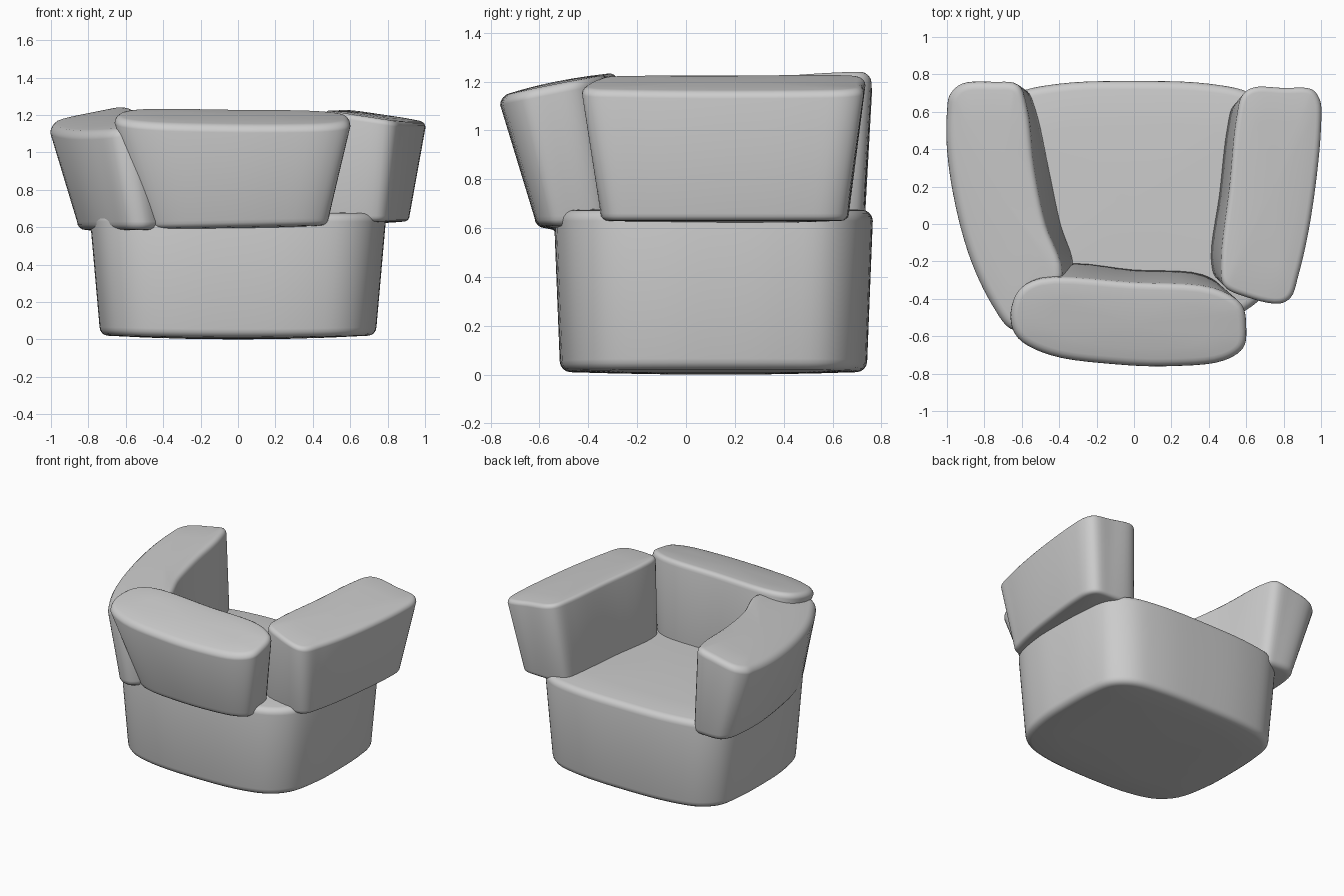
import bpy, bmesh, math
from mathutils import Vector

if "Cube" in bpy.data.objects:
    bpy.data.objects.remove(bpy.data.objects["Cube"])


def smooth_outline(pts, n=5):
    """Closed centripetal spline through the outline points."""
    p = [Vector(q) for q in pts]
    out, k = [], len(p)
    for i in range(k):
        a, b, c, d = p[i - 1], p[i], p[(i + 1) % k], p[(i + 2) % k]
        d0, d1, d2 = (math.sqrt((v - u).length) for u, v in ((a, b), (b, c), (c, d)))
        m1 = ((b - a) / d0 - (c - a) / (d0 + d1) + (c - b) / d1) * d1
        m2 = ((c - b) / d1 - (d - b) / (d1 + d2) + (d - c) / d2) * d1
        for j in range(n):
            t = j / n
            out.append(b * (2*t**3 - 3*t**2 + 1) + m1 * (t**3 - 2*t**2 + t)
                       + c * (3*t**2 - 2*t**3) + m2 * (t**3 - t**2))
    return out


def inset(pts, r):
    """Move a counter-clockwise outline inwards by r."""
    out = []
    for i, p in enumerate(pts):
        t = (pts[(i + 1) % len(pts)] - pts[i - 1]).normalized()
        out.append(p + Vector((-t.y, t.x)) * r)
    return out


def cushion(name, low, high, z_low, z_high, r=0.04, crown_low=0.01, crown_high=0.01):
    """Loft two outlines, with rounded rims and slightly domed caps."""
    low, high = smooth_outline(low), smooth_outline(high)

    def cap(outline, z, sign, crown):
        mid = sum(outline, Vector((0, 0))) / len(outline)
        rim, steps = inset(outline, r), 4
        rings = [[Vector((mid.x, mid.y, z(mid) + sign * crown))]]
        for s in (0.35, 0.7):
            flat = [mid + (q - mid) * s for q in rim]
            rings.append([Vector((q.x, q.y, z(q) + sign * crown * (1 - s * s))) for q in flat])
        for i in range(steps + 1):
            a = math.pi / 2 * i / steps
            flat = inset(outline, r * (1 - math.sin(a)))
            rings.append([Vector((q.x, q.y, z(q) - sign * r * (1 - math.cos(a)))) for q in flat])
        return rings

    bottom = cap(low, z_low, -1, crown_low)
    top = cap(high, z_high, 1, crown_high)
    bm = bmesh.new()
    rings = [[bm.verts.new(v) for v in ring] for ring in bottom + top[::-1]]
    n = len(low)
    for a, b in zip(rings, rings[1:]):
        for i in range(n):
            j = (i + 1) % n
            if len(a) == 1:
                bm.faces.new((a[0], b[j], b[i]))
            elif len(b) == 1:
                bm.faces.new((a[i], a[j], b[0]))
            else:
                bm.faces.new((a[i], a[j], b[j], b[i]))
    bmesh.ops.recalc_face_normals(bm, faces=bm.faces)
    for f in bm.faces:
        f.smooth = True
    me = bpy.data.meshes.new(name)
    bm.to_mesh(me)
    bm.free()
    ob = bpy.data.objects.new(name, me)
    bpy.context.collection.objects.link(ob)
    return ob


# Seat base: mirrored half outline, tapering to the floor
half = [(0.4, -0.52), (0.6, -0.46), (0.72, -0.34), (0.78, -0.1), (0.79, 0.15),
        (0.78, 0.4), (0.74, 0.59), (0.62, 0.70), (0.4, 0.75)]
seat = [(0, -0.54)] + half + [(0, 0.765)] + [(-x, y) for x, y in reversed(half)]
cushion("seat", [(x * 0.937, 0.11 + (y - 0.11) * 0.965) for x, y in seat], seat,
        lambda p: 0.01 + 0.02 * p.x ** 2, lambda p: 0.675, 0.045, 0.01, 0.015)

# Backrest: reclined block
back_top = [(-0.66, -0.50), (-0.62, -0.61), (-0.45, -0.70), (-0.1, -0.75), (0.2, -0.76),
            (0.48, -0.73), (0.585, -0.66), (0.60, -0.55), (0.575, -0.43), (0.42, -0.34),
            (0.0, -0.31), (-0.5, -0.29), (-0.62, -0.36)]
back_low = [(-0.49, -0.42), (-0.46, -0.50), (-0.34, -0.57), (-0.08, -0.61), (0.16, -0.62),
            (0.38, -0.60), (0.47, -0.55), (0.485, -0.46), (0.47, -0.34), (0.36, -0.265),
            (0.0, -0.24), (-0.36, -0.21), (-0.46, -0.28)]
cushion("backrest", back_low, back_top,
        lambda p: 0.60 + 0.02 * p.x, lambda p: 1.225 + 0.2 * (p.y + 0.36))

# Left arm: long curved block running into the backrest
left_top = [(-1.0, 0.6), (-1.0, 0.4), (-0.955, 0.1), (-0.87, -0.2), (-0.76, -0.43),
            (-0.66, -0.56), (-0.57, -0.56), (-0.44, -0.42), (-0.38, -0.26), (-0.47, 0.0),
            (-0.53, 0.3), (-0.57, 0.62), (-0.62, 0.745), (-0.75, 0.76), (-0.92, 0.75),
            (-0.985, 0.69)]
left_low = [(-0.85, 0.58), (-0.86, 0.36), (-0.83, 0.08), (-0.77, -0.2), (-0.67, -0.42),
            (-0.58, -0.55), (-0.49, -0.56), (-0.38, -0.42), (-0.32, -0.22), (-0.385, 0.0),
            (-0.45, 0.3), (-0.52, 0.60), (-0.57, 0.71), (-0.65, 0.73), (-0.78, 0.72),
            (-0.83, 0.66)]
cushion("left_arm", left_low, left_top, lambda p: 0.585,
        lambda p: 1.23 + 0.2 * (p.x + 0.6) + 0.09 * (p.y - 0.5), 0.045)

# Right arm: shorter, straighter block
right_top = [(0.60, -0.39), (0.78, -0.425), (0.84, -0.39), (0.88, -0.27), (0.925, -0.08),
             (0.97, 0.2), (1.0, 0.52), (0.995, 0.66), (0.95, 0.72), (0.8, 0.727),
             (0.64, 0.73), (0.58, 0.69), (0.545, 0.55), (0.51, 0.2), (0.465, -0.2),
             (0.48, -0.33)]
right_low = [(0.56, -0.335), (0.74, -0.345), (0.79, -0.31), (0.82, -0.22), (0.855, -0.06),
             (0.89, 0.19), (0.915, 0.46), (0.91, 0.59), (0.87, 0.65), (0.76, 0.665),
             (0.59, 0.66), (0.53, 0.63), (0.495, 0.5), (0.455, 0.16), (0.41, -0.18),
             (0.44, -0.29)]
cushion("right_arm", right_low, right_top, lambda p: 0.63,
        lambda p: 1.225 - 0.15 * (p.x - 0.58) + 0.02 * (p.y - 0.5), 0.03)
